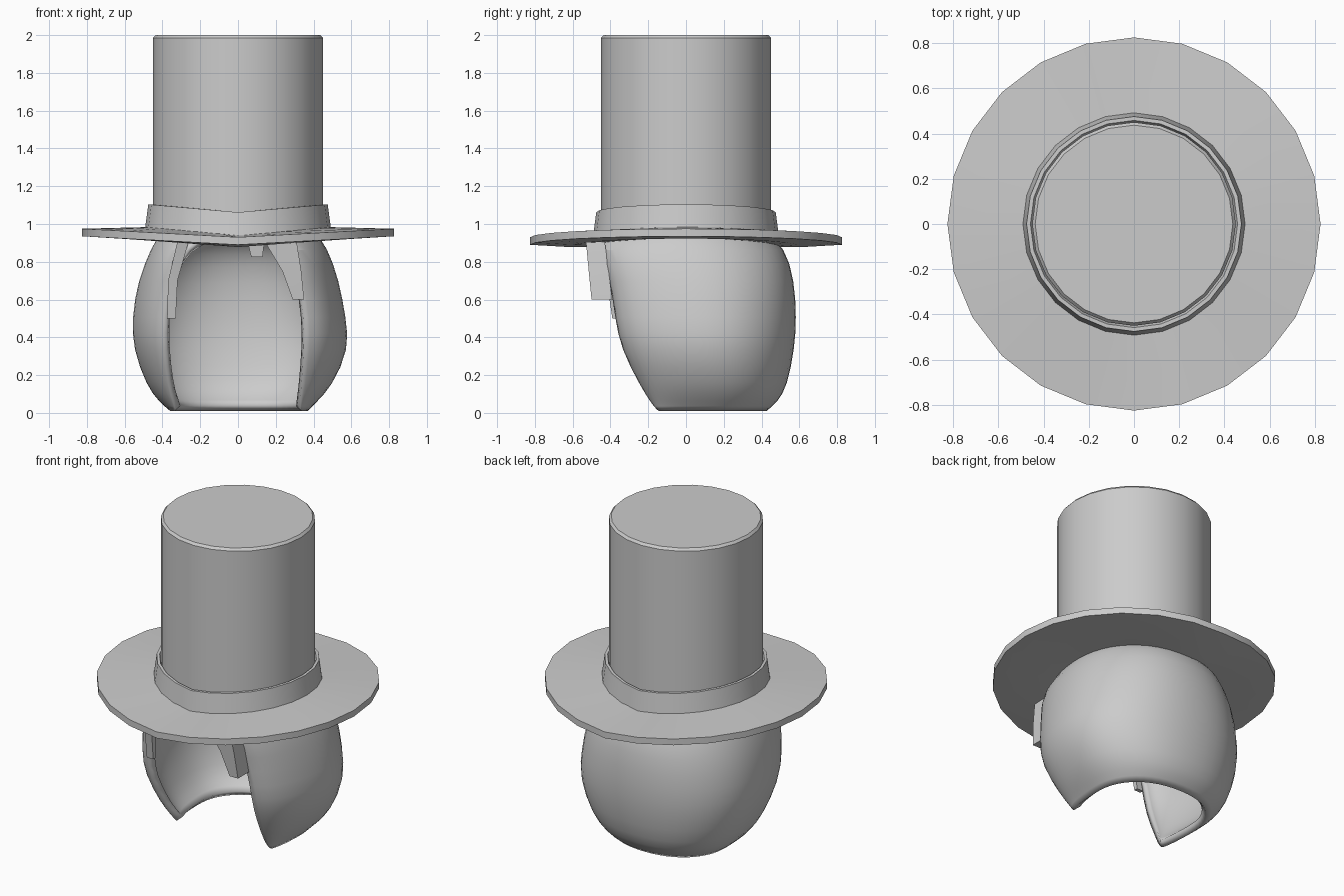
import bpy, math

if "Cube" in bpy.data.objects:
    bpy.data.objects.remove(bpy.data.objects["Cube"])

GREY = (0.6, 0.6, 0.6, 1)
mat = bpy.data.materials.new("plain grey")
mat.use_nodes = True
mat.diffuse_color = GREY
mat.node_tree.nodes["Principled BSDF"].inputs["Base Color"].default_value = GREY


def make(name, verts, faces, angle):
    mesh = bpy.data.meshes.new(name)
    mesh.from_pydata(verts, [], faces)
    mesh.materials.append(mat)
    obj = bpy.data.objects.new(name, mesh)
    bpy.context.collection.objects.link(obj)
    bpy.ops.object.select_all(action="DESELECT")
    obj.select_set(True)
    bpy.context.view_layer.objects.active = obj
    bpy.ops.object.mode_set(mode="EDIT")
    bpy.ops.mesh.select_all(action="SELECT")
    bpy.ops.mesh.normals_make_consistent(inside=False)
    bpy.ops.object.mode_set(mode="OBJECT")
    bpy.ops.object.shade_smooth_by_angle(angle=math.radians(angle))
    return obj


def lathe(name, profile, lift=0, closed=False, cap=False, sides=24):
    """Turned shape whose sides rise by lift towards +x and -x."""
    verts = []
    for r, z in profile:
        for i in range(sides):
            a = math.tau * i / sides
            verts.append((r * math.cos(a), r * math.sin(a), z + lift * abs(math.cos(a))))
    n = len(profile)
    faces = []
    for j in range(n if closed else n - 1):
        k = (j + 1) % n
        for i in range(sides):
            m = (i + 1) % sides
            faces.append((j * sides + i, j * sides + m, k * sides + m, k * sides + i))
    if cap:
        faces.append(tuple(range(sides)))
    return make(name, verts, faces, 30)


# Hat
lathe("hat_crown", [(0.437, 2.0), (0.45, 1.985), (0.45, 0.93)], cap=True)
lathe("hat_band", [(0.44, 0.93), (0.492, 0.935), (0.475, 1.062), (0.458, 1.062), (0.445, 1.03)],
      lift=0.042, closed=True)
lathe("hat_brim", [(0.43, 0.94), (0.825, 0.93), (0.825, 0.89), (0.62, 0.878), (0.43, 0.88)],
      lift=0.045, closed=True)

# Hair shell rows: z, right half width, left half width, back y, front y, right edge x, left edge x
ROWS = [
    (0.01, 0.36, 0.37, 0.43, -0.15, 0.33, 0.33),
    (0.06, 0.42, 0.42, 0.49, -0.19, 0.34, 0.33),
    (0.14, 0.485, 0.50, 0.54, -0.24, 0.36, 0.335),
    (0.34, 0.56, 0.595, 0.58, -0.345, 0.38, 0.35),
    (0.50, 0.565, 0.575, 0.59, -0.375, 0.38, 0.35),
    (0.70, 0.535, 0.54, 0.58, -0.40, 0.35, 0.32),
    (0.88, 0.46, 0.475, 0.53, -0.47, 0.27, 0.26),
    (0.96, 0.41, 0.41, 0.42, -0.42, 0.12, 0.12),
    (1.05, 0.30, 0.30, 0.30, -0.30, 0.01, 0.01),
    (1.10, 0.02, 0.02, 0.02, -0.02, 0.001, 0.001),
]
STEPS = 6
COLS = 4 * STEPS + 1


def hair_point(row, t):
    """t runs from -2 (right front edge) past 0 (middle of back) to 2 (left front edge)."""
    z, wr, wl, back, front, er, el = row
    side = 1 if t > 0 else -1
    width, edge = (wl, el) if t > 0 else (wr, er)
    mid = (back + front) / 2
    u = abs(t)
    if u <= 1:
        a = u * math.pi / 2
        return side * width * math.sin(a) ** 0.9, mid + (back - mid) * math.cos(a), z
    b = (u - 1) * math.pi / 2
    return side * (edge + (width - edge) * math.cos(b)), mid - (mid - front) * math.sin(b), z


verts = [hair_point(row, (i - 2 * STEPS) / STEPS) for row in ROWS for i in range(COLS)]
faces = [(j * COLS + i, j * COLS + i + 1, (j + 1) * COLS + i + 1, (j + 1) * COLS + i)
         for j in range(len(ROWS) - 1) for i in range(COLS - 1)]
hair = make("hair_shell", verts, faces, 45)
smooth = hair.modifiers.new("smooth", "SUBSURF")
smooth.levels = smooth.render_levels = 1
shell = hair.modifiers.new("thickness", "SOLIDIFY")
shell.thickness = 0.045
shell.offset = -1


def lock(name, sections):
    """Tapered strand from box sections: z, x range, y range."""
    verts = []
    for z, x0, x1, y0, y1 in sections:
        verts += [(x0, y0, z), (x1, y0, z), (x1, y1, z), (x0, y1, z)]
    n = len(sections)
    faces = [(0, 1, 2, 3), tuple(range(4 * n - 4, 4 * n))]
    for j in range(n - 1):
        for i in range(4):
            m = (i + 1) % 4
            faces.append((4 * j + i, 4 * j + m, 4 * j + 4 + m, 4 * j + 4 + i))
    make(name, verts, faces, 40)


# Loose strands at the forehead
lock("left_strand", [(0.91, 0.14, 0.31, -0.53, -0.43), (0.75, 0.235, 0.335, -0.515, -0.41),
                     (0.60, 0.29, 0.35, -0.50, -0.39)])
lock("right_strand", [(0.91, -0.32, -0.26, -0.47, -0.41), (0.70, -0.37, -0.32, -0.42, -0.38),
                      (0.50, -0.375, -0.33, -0.39, -0.365)])
lock("middle_strand", [(0.91, 0.05, 0.14, -0.45, -0.40), (0.825, 0.07, 0.13, -0.44, -0.41)])
